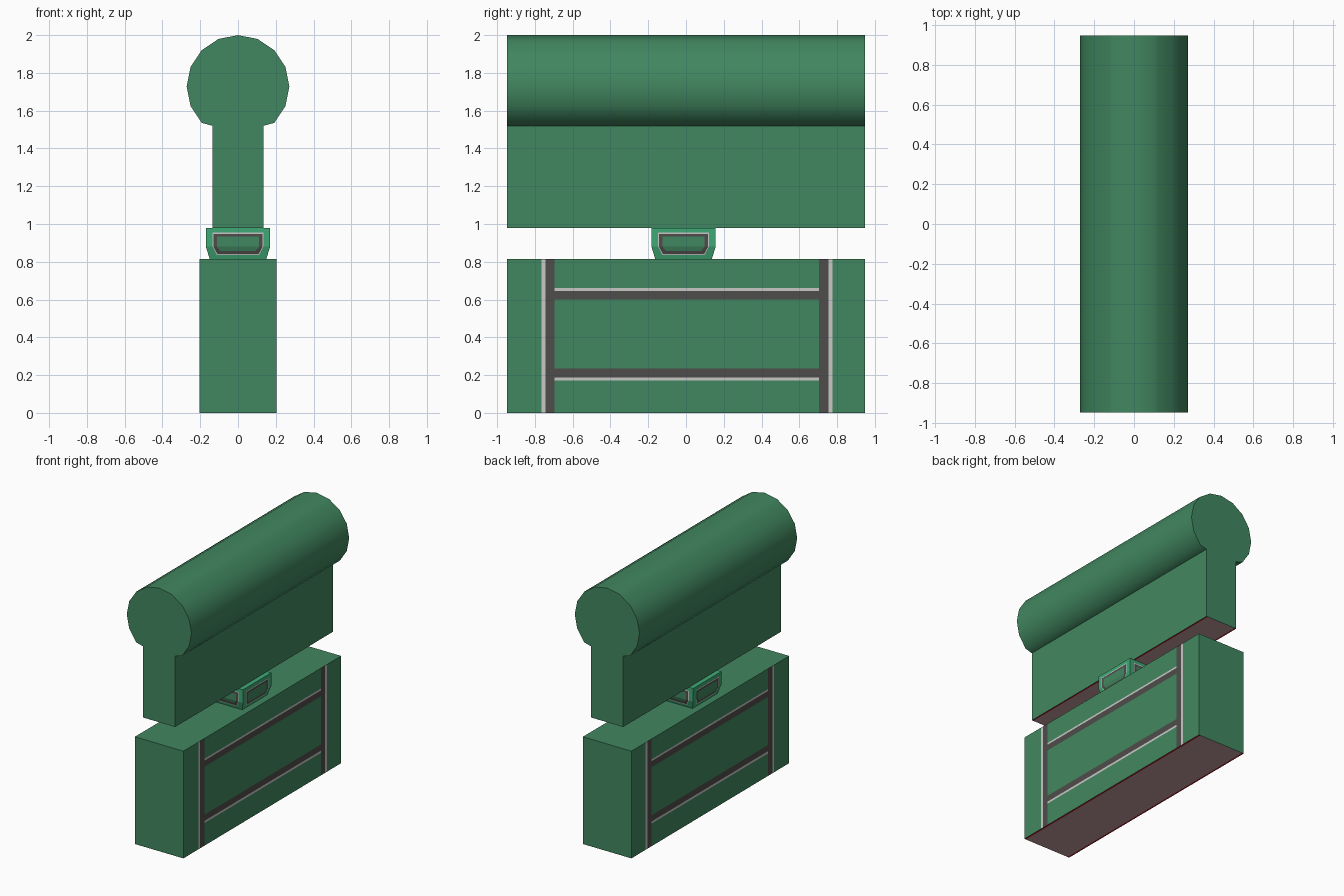
import bpy, bmesh, math
from mathutils import Vector

if "Cube" in bpy.data.objects:
    bpy.data.objects.remove(bpy.data.objects["Cube"])

def mat(name, rgb):
    m = bpy.data.materials.new(name)
    m.diffuse_color = (*rgb, 1)
    m.use_nodes = True
    m.node_tree.nodes["Principled BSDF"].inputs["Base Color"].default_value = m.diffuse_color
    return m

GREEN, BRIGHT, DARK, LIGHT, BROWN, RED = range(6)
MATS = [mat("body_green", (.053, .242, .116)), mat("bright_green", (.05, .40, .18)),
        mat("dark_grey", (.08, .074, .069)), mat("light_grey", (.58, .58, .57)),
        mat("underside_brown", (.55, .345, .345)), mat("dark_red", (.45, .01, .025))]

def finish(name, bm, angle=None):
    me = bpy.data.meshes.new(name)
    bm.to_mesh(me)
    bm.free()
    for m in MATS:
        me.materials.append(m)
    ob = bpy.data.objects.new(name, me)
    bpy.context.collection.objects.link(ob)
    if angle:
        bpy.context.view_layer.objects.active = ob
        ob.select_set(True)
        bpy.ops.object.shade_smooth_by_angle(angle=math.radians(angle))
        ob.select_set(False)

def prism(profile, half):
    # x/z profile extruded along y
    bm = bmesh.new()
    f = bm.faces.new([bm.verts.new((x, -half, z)) for x, z in profile])
    r = bmesh.ops.extrude_face_region(bm, geom=[f])
    bmesh.ops.translate(bm, vec=(0, 2 * half, 0),
                        verts=[v for v in r["geom"] if isinstance(v, bmesh.types.BMVert)])
    bmesh.ops.recalc_face_normals(bm, faces=bm.faces)
    return bm

def cut(bm, axis, values):
    for v in values:
        no = Vector((0, 0, 0))
        no[axis] = 1
        bmesh.ops.bisect_plane(bm, geom=bm.verts[:] + bm.edges[:] + bm.faces[:],
                               plane_co=no * v, plane_no=no)

def paint_underside(bm, edge):
    for f in bm.faces:
        c = f.calc_center_median()
        if f.normal.z < -.99 and c.z < 1:
            f.material_index = RED if abs(c.x) > edge else BROWN

L = .947

# Base block with painted frame on both long sides
bm = prism([(-.204, 0), (.204, 0), (.204, .815), (-.204, .815)], L)
cut(bm, 0, (-.190, .190))
cut(bm, 1, (-.765, -.745, -.695, .705, .755, .775))
cut(bm, 2, (.172, .188, .235, .60, .646, .66))
bm.normal_update()
paint_underside(bm, .190)
for f in bm.faces:
    if abs(f.normal.x) > .9:
        c = f.calc_center_median()
        y, z = c.y, c.z
        if -.745 < y < -.695 or .705 < y < .755:
            f.material_index = DARK
        elif -.765 < y < -.745 or .755 < y < .775:
            f.material_index = LIGHT
        elif -.695 < y < .705:
            if .188 < z < .235 or .60 < z < .646:
                f.material_index = DARK
            elif .172 < z < .188 or .646 < z < .66:
                f.material_index = LIGHT
finish("base_block", bm)

# Upper block: narrow web topped by a 16-sided roll
R, CZ, W = .272, 1.728, .135
roll = [(R * math.cos(math.radians(a * 22.5)), CZ + R * math.sin(math.radians(a * 22.5)))
        for a in range(-2, 11)]
bm = prism([(-W, .98), (W, .98), (W, 1.52)] + roll + [(-W, 1.52)], L)
cut(bm, 0, (-.122, .122))
bm.normal_update()
paint_underside(bm, .122)
finish("upper_block", bm, 50)

# Small tapered connector between the blocks
CY = -.013
def half_width(z):
    return .17 if z >= .88 else .15 + .02 * (z - .815) / .065

bm = bmesh.new()
rings = [[bm.verts.new((sx * half_width(z), CY + sy * half_width(z), z))
          for sx, sy in ((-1, -1), (1, -1), (1, 1), (-1, 1))] for z in (.815, .88, .98)]
for lo, hi in zip(rings, rings[1:]):
    for i in range(4):
        j = (i + 1) % 4
        bm.faces.new((lo[i], lo[j], hi[j], hi[i]))
bm.faces.new(rings[0][::-1])
bm.faces.new(rings[-1])
for f in bm.faces:
    f.material_index = BRIGHT
finish("connector", bm)

# Painted window frame on each connector side: light line, dark ring, green centre
bm = bmesh.new()
levels = [(.135, .954, .112, .835), (.130, .948, .108, .840), (.112, .934, .093, .857)]
for k in range(4):
    a = k * math.pi / 2
    n, t = Vector((math.sin(a), -math.cos(a), 0)), Vector((math.cos(a), math.sin(a), 0))
    loops = []
    for w, top, wb, bot in levels:
        pts = [(-wb, bot), (wb, bot), (w, .88), (w, top), (-w, top), (-w, .88)]
        loops.append([bm.verts.new(n * (half_width(z) + .002) + t * s + Vector((0, CY, z)))
                      for s, z in pts])
    for band, col in ((0, LIGHT), (1, DARK)):
        o, i = loops[band], loops[band + 1]
        for p in range(6):
            q = (p + 1) % 6
            bm.faces.new((o[p], o[q], i[q], i[p])).material_index = col
    c = loops[-1]
    bm.faces.new((c[0], c[1], c[2], c[5])).material_index = GREEN
    bm.faces.new((c[5], c[2], c[3], c[4])).material_index = GREEN
finish("connector_window_frames", bm)
